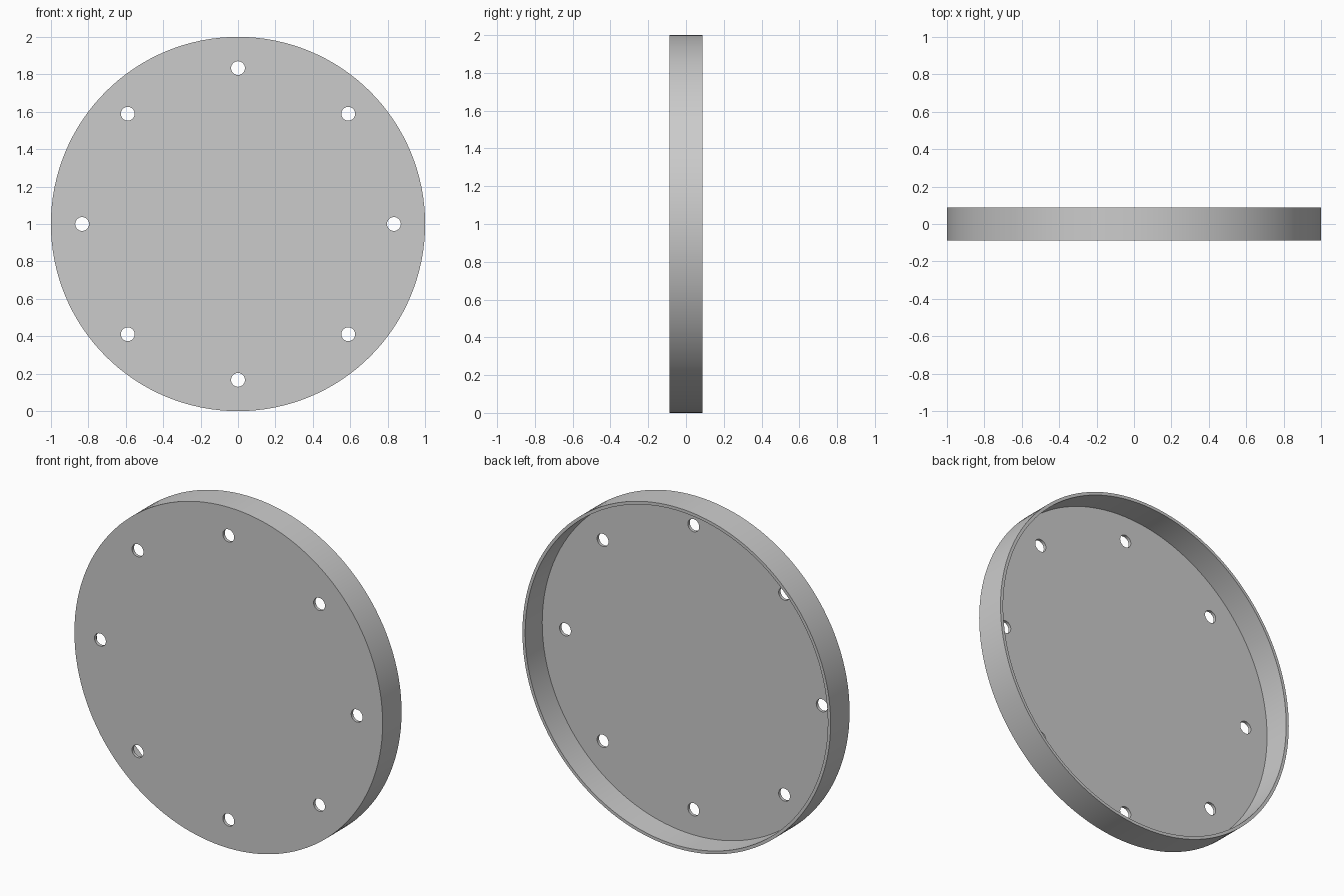
import bpy
import math
from mathutils import Matrix

if "Cube" in bpy.data.objects:
    bpy.data.objects.remove(bpy.data.objects["Cube"], do_unlink=True)

RADIUS, HALF_DEPTH = 1.0, 0.088
WALL, FLOOR = 0.018, 0.018
HOLES, HOLE_RADIUS, HOLE_CIRCLE = 8, 0.037, 0.833

grey = bpy.data.materials.new("plain grey")
grey.use_nodes = True
colour = (0.6, 0.6, 0.6, 1)
grey.diffuse_color = colour
grey.node_tree.nodes["Principled BSDF"].inputs["Base Color"].default_value = colour


def cylinder(name, radius, y_front, y_back, x=0, z=1, sides=128):
    """Cylinder lying along the y axis."""
    bpy.ops.mesh.primitive_cylinder_add(vertices=sides, radius=radius, depth=y_back - y_front)
    obj = bpy.context.object
    obj.name = name
    obj.data.transform(Matrix.Translation((x, (y_front + y_back) / 2, z))
                       @ Matrix.Rotation(math.pi / 2, 4, "X"))
    obj.data.materials.append(grey)
    return obj


def cut(target, cutter):
    cutter.hide_render = True
    bpy.context.view_layer.objects.active = target
    mod = target.modifiers.new("cut", "BOOLEAN")
    mod.operation = "DIFFERENCE"
    mod.solver = "EXACT"
    mod.object = cutter
    bpy.ops.object.modifier_apply(modifier=mod.name)
    bpy.data.objects.remove(cutter, do_unlink=True)


# Round cover with a thin rim, open at the back
cover = cylinder("round_cover", RADIUS, -HALF_DEPTH, HALF_DEPTH)
cut(cover, cylinder("pocket_cutter", RADIUS - WALL, FLOOR - HALF_DEPTH, 0.2))

# Ring of bolt holes through the front plate
for i in range(HOLES):
    a = math.tau * i / HOLES
    cut(cover, cylinder("hole_cutter", HOLE_RADIUS, -0.2, 0.2,
                        HOLE_CIRCLE * math.cos(a), 1 + HOLE_CIRCLE * math.sin(a), 32))

# Smooth walls with crisp edges
bpy.ops.object.select_all(action="DESELECT")
cover.select_set(True)
bpy.context.view_layer.objects.active = cover
bpy.ops.object.shade_smooth_by_angle(angle=math.radians(30))
